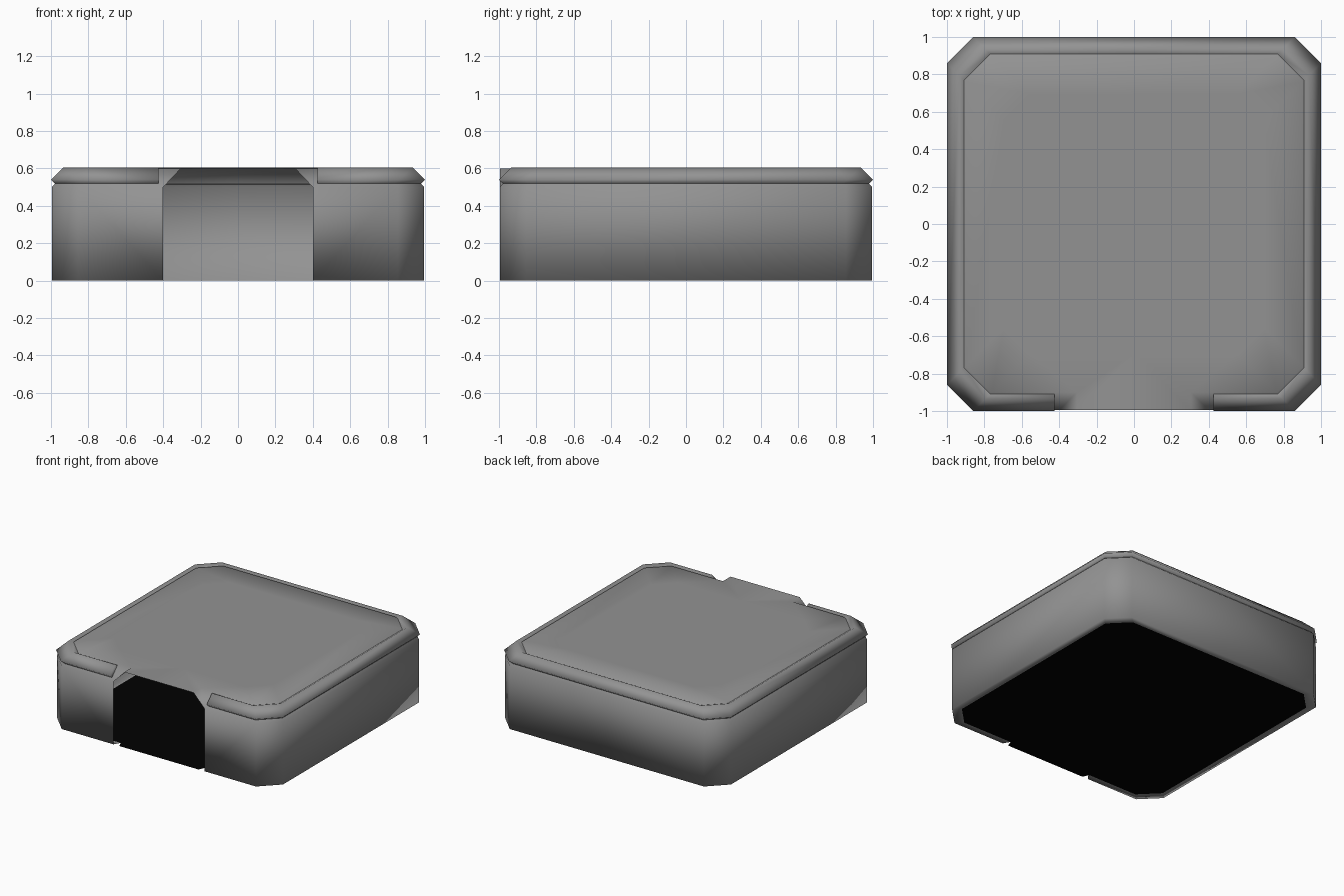
import bpy, bmesh

if "Cube" in bpy.data.objects:
    bpy.data.objects.remove(bpy.data.objects["Cube"])


def half_octagon(d, front_x, c=0.14):
    """Right half of a corner-cut square inset by d, from front opening to back centre."""
    h = 0.995 - d
    return [(front_x, -h), (h - c, -h), (h, -h + c), (h, h - c), (h - c, h), (0, h)]


def at(loop, z):
    return [(x, y, z) for x, y in loop]


def bridge(a, b):
    return [[a[i], a[i + 1], b[i + 1], b[i]] for i in range(len(a) - 1)]


def make_material(name, value):
    mat = bpy.data.materials.new(name)
    mat.diffuse_color = (value, value, value, 1)
    mat.use_nodes = True
    mat.node_tree.nodes["Principled BSDF"].inputs["Base Color"].default_value = mat.diffuse_color
    return mat


def make_part(name, faces, mat, smooth=True):
    """Build one half from face outlines, then mirror it across x."""
    bm = bmesh.new()
    for f in faces:
        bm.faces.new([bm.verts.new(p) for p in f])
    bmesh.ops.remove_doubles(bm, verts=bm.verts, dist=0.0005)
    bmesh.ops.recalc_face_normals(bm, faces=bm.faces)
    for f in bm.faces:
        f.smooth = smooth
    mesh = bpy.data.meshes.new(name)
    bm.to_mesh(mesh)
    bm.free()
    mesh.materials.append(mat)
    obj = bpy.data.objects.new(name, mesh)
    bpy.context.collection.objects.link(obj)
    mod = obj.modifiers.new("Mirror", 'MIRROR')
    mod.use_clip = True
    return obj


grey = make_material("dark_grey", 0.29)
black = make_material("black_floor", 0.0)

# Thin shell: walls, chamfer, roof running out over the doorway, bottom rim
base = at(half_octagon(0, 0.4), 0)
eave = at(half_octagon(0, 0.4), 0.5)
roof = at(half_octagon(0.095, 0.305), 0.6)
roof_in = at(half_octagon(0.3, 0.305), 0.6)
lip = [(0, -0.995, 0.6), (0.305, -0.995, 0.6)]
rim_in = half_octagon(0.05, 0.37)
faces = bridge(base, eave) + bridge(eave, roof) + bridge(roof, roof_in)
centre = (0, roof_in[0][1], 0.6)
faces.append([centre] + roof_in)
faces.append(lip + [roof[0], roof_in[0], centre])
faces.append([lip[1], eave[0], roof[0]])
faces += bridge(base, at(rim_in, 0))
make_part("building_shell", faces, grey)

# Black floor with a tongue reaching the doorway
make_part("floor", [at([(0, -0.995), (0.35, -0.995)] + rim_in, 0)], black, False)

# Raised trim strip around the roof edge, open above the doorway
section = [(0.02, 0.515), (-0.005, 0.54), (0.06, 0.605), (0.088, 0.59)]
loops = [at(half_octagon(d, 0.425), z) for d, z in section]
faces = []
for a, b in zip(loops, loops[1:]):
    faces += bridge(a, b)
faces.append([l[0] for l in loops])
make_part("roof_trim", faces, grey)
